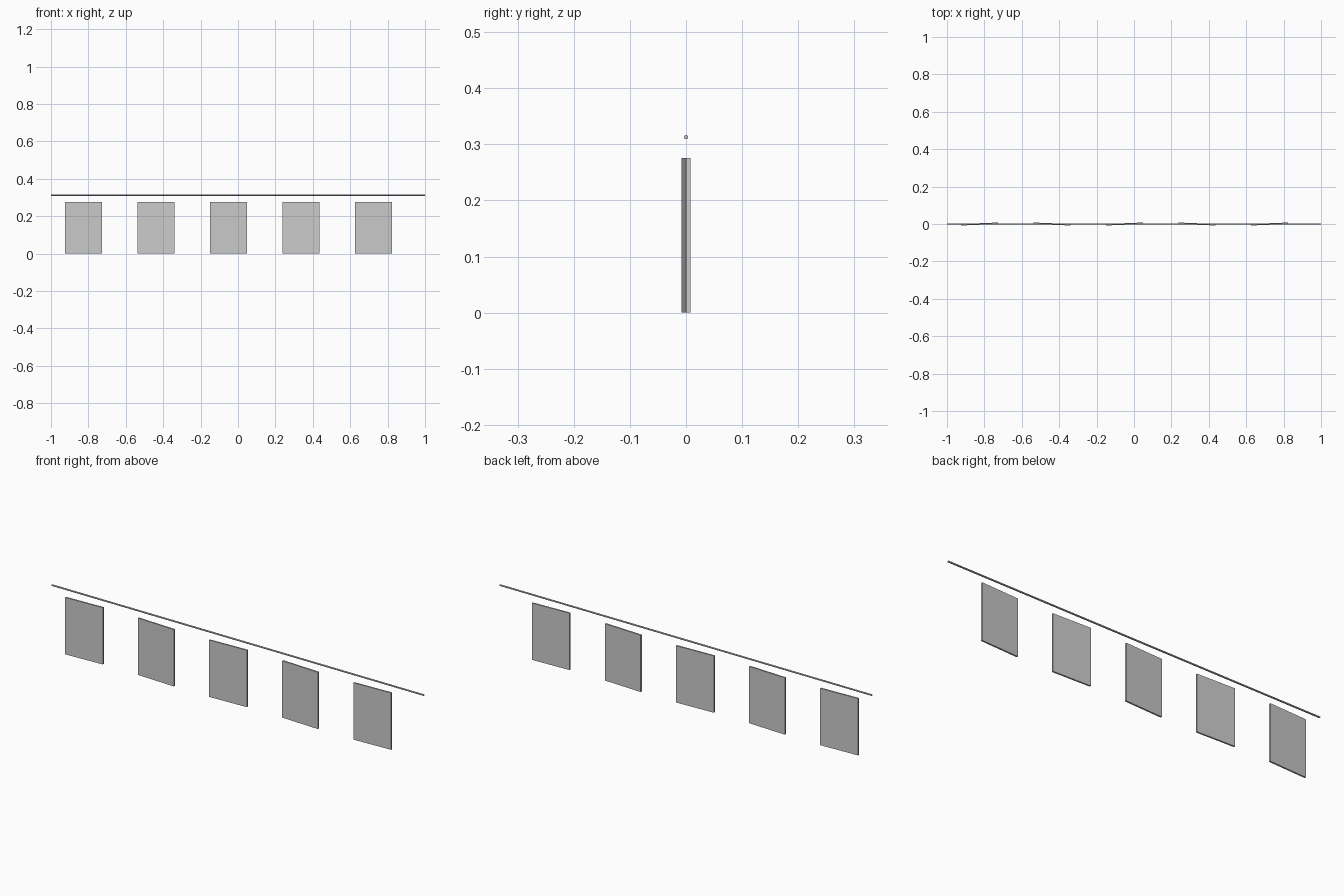
import bpy
from math import radians, pi

if "Cube" in bpy.data.objects:
    bpy.data.objects.remove(bpy.data.objects["Cube"])

CARD_W, CARD_T, CARD_H = 0.198, 0.008, 0.276
FIRST_X, SPACING, TILT = -0.826, 0.3876, radians(2.3)


def add_card(index):
    """One thin hanging card, twisted slightly about the vertical."""
    twist = TILT if index % 2 == 0 else -TILT
    bpy.ops.mesh.primitive_cube_add(
        size=1,
        location=(FIRST_X + SPACING * index, 0, CARD_H / 2),
        rotation=(0, 0, twist))
    card = bpy.context.object
    card.name = f"hanging_card_{index + 1}"
    card.scale = (CARD_W, CARD_T, CARD_H)


# Row of five cards with alternating twist
for i in range(5):
    add_card(i)

# Thin straight line above the cards
bpy.ops.mesh.primitive_cylinder_add(
    vertices=8, radius=0.004, depth=2,
    location=(0, 0, 0.313), rotation=(0, pi / 2, 0))
bpy.context.object.name = "hanging_line"
